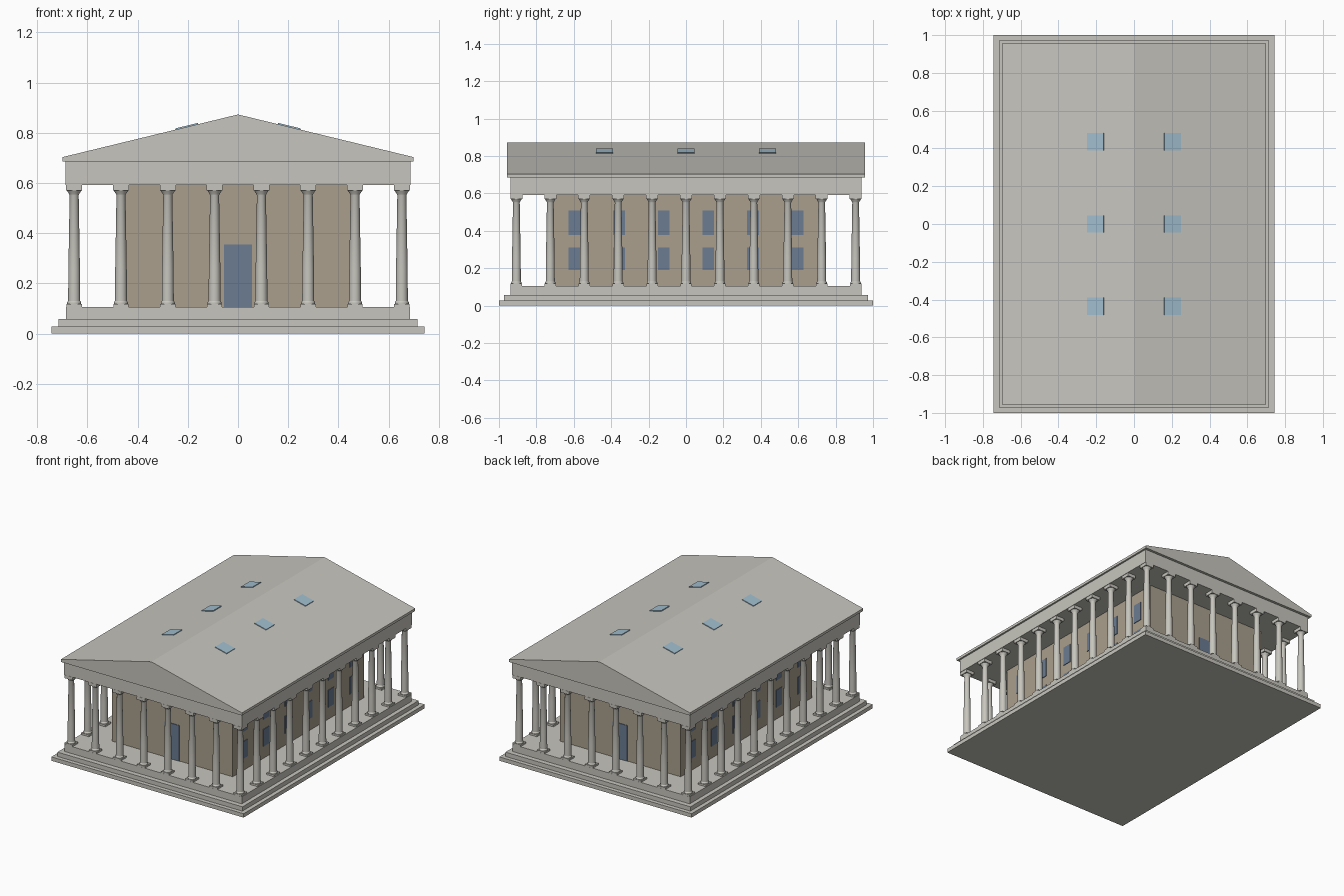
import bpy, bmesh, math
from mathutils import Matrix, Vector

cube = bpy.data.objects.get("Cube")
if cube:
    bpy.data.objects.remove(cube, do_unlink=True)


def material(name, rgb):
    m = bpy.data.materials.new(name)
    m.use_nodes = True
    m.diffuse_color = (*rgb, 1)
    m.node_tree.nodes["Principled BSDF"].inputs["Base Color"].default_value = (*rgb, 1)
    return m


STONE = material("pale stone", (0.57, 0.56, 0.51))
WALL = material("tan wall", (0.40, 0.345, 0.265))
GLASS = material("dark blue glass", (0.145, 0.20, 0.29))
SKY = material("light blue glass", (0.355, 0.515, 0.62))


def add_box(bm, center, size):
    mat = Matrix.Translation(center) @ Matrix.Diagonal((*size, 1))
    bmesh.ops.create_cube(bm, size=1, matrix=mat)


def to_mesh(bm, name, mat):
    mesh = bpy.data.meshes.new(name)
    bm.to_mesh(mesh)
    bm.free()
    mesh.materials.append(mat)
    return mesh


def place(name, mesh, loc=(0, 0, 0)):
    ob = bpy.data.objects.new(name, mesh)
    ob.location = loc
    bpy.context.collection.objects.link(ob)
    return ob


def slab(name, hx, hy, z0, z1, mat, center=(0, 0)):
    bm = bmesh.new()
    add_box(bm, (*center, (z0 + z1) / 2), (2 * hx, 2 * hy, z1 - z0))
    return place(name, to_mesh(bm, name, mat))


FLOOR, CEILING = 0.106, 0.592
EAVE, RIDGE, ROOF_X, ROOF_Y = 0.703, 0.873, 0.70, 0.956
WALL_X, WALL_Y = 0.467, 0.725

# Stepped platform
slab("lower_step", 0.743, 1.0, 0, 0.027, STONE)
slab("middle_step", 0.715, 0.972, 0.027, 0.057, STONE)
slab("upper_step", 0.686, 0.938, 0.057, FLOOR, STONE)

# Inner hall, lintel and cornice
slab("hall_walls", WALL_X, WALL_Y, FLOOR, CEILING, WALL)
slab("entablature", 0.688, 0.938, CEILING, 0.685, STONE)
slab("cornice", ROOF_X, ROOF_Y, 0.685, EAVE, STONE)

# Gabled roof as an extruded triangle
bm = bmesh.new()
tri = [bm.verts.new((x, -ROOF_Y, z)) for x, z in ((-ROOF_X, EAVE), (ROOF_X, EAVE), (0, RIDGE))]
face = bm.faces.new(tri)
moved = bmesh.ops.extrude_face_region(bm, geom=[face])["geom"]
bmesh.ops.translate(bm, vec=(0, 2 * ROOF_Y, 0),
                    verts=[v for v in moved if isinstance(v, bmesh.types.BMVert)])
bmesh.ops.recalc_face_normals(bm, faces=bm.faces)
place("gabled_roof", to_mesh(bm, "gabled_roof", STONE))

# Column: turned shaft with square plinth and abacus
profile = [(0.028, 0.012), (0.028, 0.018), (0.024, 0.024), (0.023, 0.15),
           (0.018, 0.445), (0.020, 0.45), (0.029, 0.464)]
bm = bmesh.new()
points = [bm.verts.new((r, 0, z)) for r, z in profile]
edges = [bm.edges.new(pair) for pair in zip(points, points[1:])]
bmesh.ops.spin(bm, geom=points + edges, cent=(0, 0, 0), axis=(0, 0, 1),
               angle=math.tau, steps=20)
bmesh.ops.remove_doubles(bm, verts=bm.verts, dist=0.0001)
bmesh.ops.recalc_face_normals(bm, faces=bm.faces)
for f in bm.faces:
    f.smooth = True
add_box(bm, (0, 0, 0.006), (0.061, 0.061, 0.012))
height = CEILING - FLOOR
add_box(bm, (0, 0, height - 0.011), (0.064, 0.064, 0.022))
column = to_mesh(bm, "column", STONE)
column.set_sharp_from_angle(angle=math.radians(30))

# Colonnade around all four sides
COLS_X, COLS_Y, END_X, END_Y = 8, 11, 0.653, 0.907
for i in range(COLS_X):
    for j in range(COLS_Y):
        if i in (0, COLS_X - 1) or j in (0, COLS_Y - 1):
            x = END_X * (2 * i / (COLS_X - 1) - 1)
            y = END_Y * (2 * j / (COLS_Y - 1) - 1)
            place("column", column, (x, y, FLOOR))

# Doors at both ends
for side, name in ((-1, "front_door"), (1, "back_door")):
    slab(name, 0.056, 0.004, FLOOR, 0.355, GLASS, (0, side * WALL_Y))

# Two rows of windows on each long wall
for side, name in ((1, "left_window"), (-1, "right_window")):
    for k in range(6):
        for z0, z1 in ((0.19, 0.31), (0.378, 0.51)):
            slab(name, 0.004, 0.032, z0, z1, GLASS, (side * WALL_X, 0.238 * (k - 2.5)))

# Skylights lying on the roof slopes
slope = math.atan2(RIDGE - EAVE, ROOF_X)
for side in (-1, 1):
    for y in (-0.435, 0, 0.435):
        sky = slab("skylight", 0.046, 0.046, -0.004, 0.004, SKY)
        sky.location = (side * 0.204, y, RIDGE - 0.204 * math.tan(slope) + 0.001)
        sky.rotation_euler.y = side * slope
